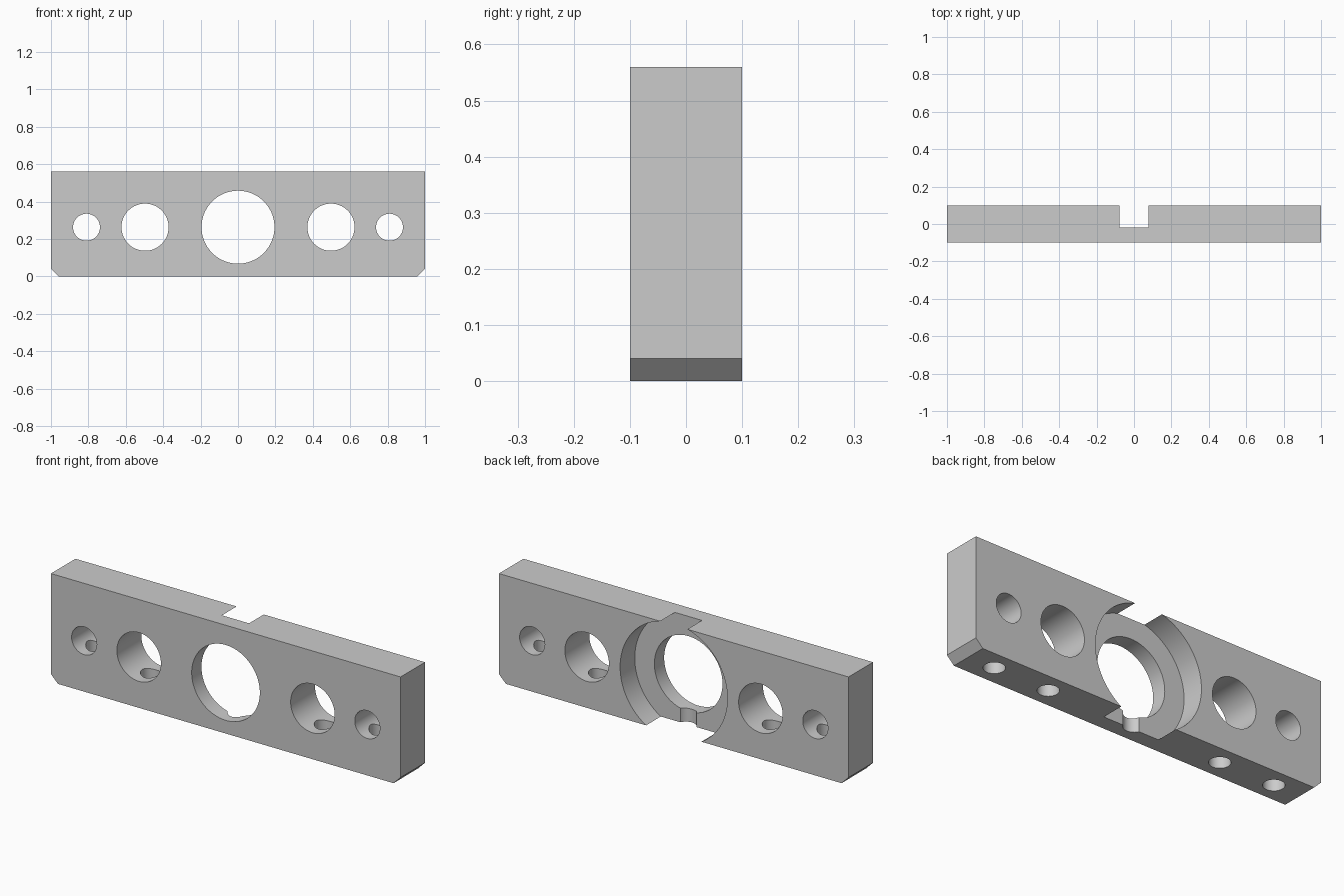
import bpy
import bmesh
import math
from mathutils import Matrix

cube = bpy.data.objects.get("Cube")
if cube:
    bpy.data.objects.remove(cube, do_unlink=True)

HALF_DEPTH = 0.1
HEIGHT = 0.56
CHAMFER = 0.04
AXIS_Z = 0.263

# Single grey metal
grey = bpy.data.materials.new("grey metal")
grey.use_nodes = True
colour = (0.6, 0.6, 0.6, 1)
grey.diffuse_color = colour
grey.node_tree.nodes["Principled BSDF"].inputs["Base Color"].default_value = colour


def add_object(name, bm):
    bmesh.ops.recalc_face_normals(bm, faces=bm.faces)
    mesh = bpy.data.meshes.new(name)
    bm.to_mesh(mesh)
    bm.free()
    mesh.materials.append(grey)
    obj = bpy.data.objects.new(name, mesh)
    bpy.context.collection.objects.link(obj)
    return obj


def drill(plate, name, radius, length, centre, along_y=True):
    """Cut a round hole through the plate, along y or upright."""
    bm = bmesh.new()
    turn = Matrix.Rotation(math.pi / 2, 4, "X") if along_y else Matrix()
    bmesh.ops.create_cone(bm, cap_ends=True, segments=96, radius1=radius,
                          radius2=radius, depth=length,
                          matrix=Matrix.Translation(centre) @ turn)
    cutter = add_object(name, bm)
    cutter.hide_render = True
    mod = plate.modifiers.new(name, "BOOLEAN")
    mod.operation = "DIFFERENCE"
    mod.solver = "EXACT"
    mod.object = cutter
    bpy.context.view_layer.objects.active = plate
    bpy.ops.object.modifier_apply(modifier=mod.name)
    bpy.data.objects.remove(cutter, do_unlink=True)


# Plate with chamfered lower corners
bm = bmesh.new()
right_side = [(1 - CHAMFER, 0), (1, CHAMFER), (1, HEIGHT)]
outline = right_side + [(-x, z) for x, z in reversed(right_side)]
face = bm.faces.new([bm.verts.new((x, -HALF_DEPTH, z)) for x, z in outline])
swept = bmesh.ops.extrude_face_region(bm, geom=[face])["geom"]
bmesh.ops.translate(bm, vec=(0, 2 * HALF_DEPTH, 0),
                    verts=[v for v in swept if isinstance(v, bmesh.types.BMVert)])
plate = add_object("mounting_plate", bm)

# Central bore and the wide recess in the back
drill(plate, "central_bore", 0.195, 1, (0, 0, AXIS_Z))
drill(plate, "back_recess", 0.307, 0.4, (0, 0.18, AXIS_Z))

# Paired through holes
for side in (-1, 1):
    drill(plate, "large_hole", 0.126, 1, (side * 0.497, 0, AXIS_Z))
    drill(plate, "small_hole", 0.072, 1, (side * 0.81, 0, AXIS_Z))

# Upright holes from the underside into each cross hole
for x in (-0.81, -0.497, 0, 0.497, 0.81):
    drill(plate, "underside_hole", 0.05, 2 * AXIS_Z, (x, 0, 0), along_y=False)

bpy.ops.object.select_all(action="DESELECT")
plate.select_set(True)
bpy.context.view_layer.objects.active = plate
bpy.ops.object.shade_smooth_by_angle(angle=math.radians(30))
